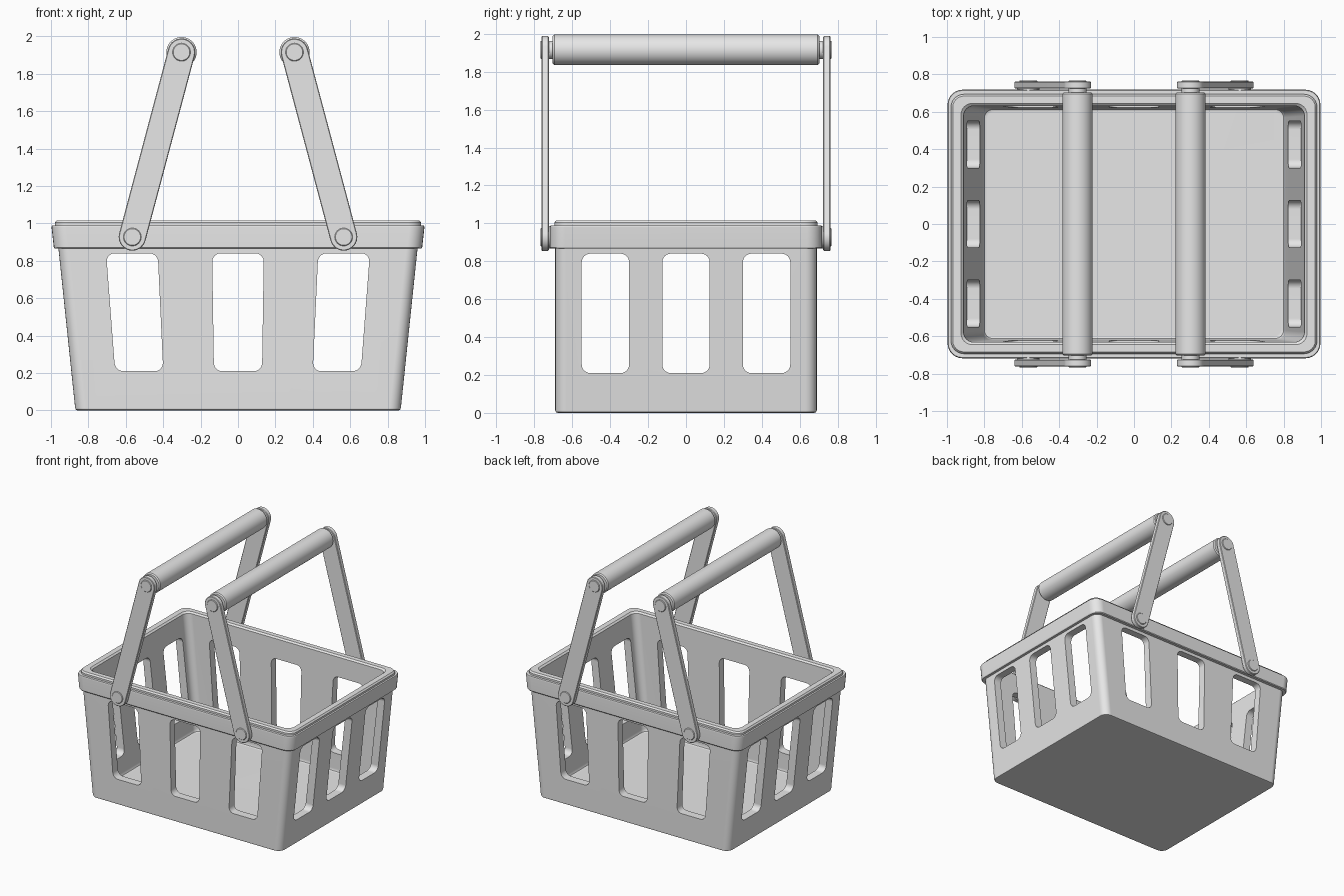
import bpy, bmesh, math
from mathutils import Vector

if "Cube" in bpy.data.objects:
    bpy.data.objects.remove(bpy.data.objects["Cube"])

grey = bpy.data.materials.new("light_grey_plastic")
grey.use_nodes = True
grey.diffuse_color = (0.8, 0.8, 0.8, 1)
grey.node_tree.nodes["Principled BSDF"].inputs["Base Color"].default_value = (0.8, 0.8, 0.8, 1)


def rounded_rect(hx, hy, r, seg=6):
    """Counter-clockwise outline of a rounded rectangle."""
    pts = []
    for q, (sx, sy) in enumerate([(1, 1), (-1, 1), (-1, -1), (1, -1)]):
        for i in range(seg + 1):
            a = (q + i / seg) * math.pi / 2
            pts.append((sx * (hx - r) + r * math.cos(a), sy * (hy - r) + r * math.sin(a)))
    return pts


def loft(bm, rings):
    """Skin a list of rings and cap both ends."""
    loops = [[bm.verts.new(p) for p in ring] for ring in rings]
    n = len(loops[0])
    for a, b in zip(loops, loops[1:]):
        for i in range(n):
            bm.faces.new((a[i], a[(i + 1) % n], b[(i + 1) % n], b[i]))
    bm.faces.new(loops[0][::-1])
    bm.faces.new(loops[-1])


def make_object(name, bm):
    bmesh.ops.recalc_face_normals(bm, faces=bm.faces)
    mesh = bpy.data.meshes.new(name)
    bm.to_mesh(mesh)
    bm.free()
    mesh.materials.append(grey)
    obj = bpy.data.objects.new(name, mesh)
    bpy.context.collection.objects.link(obj)
    return obj


def activate(obj):
    bpy.ops.object.select_all(action='DESELECT')
    obj.select_set(True)
    bpy.context.view_layer.objects.active = obj


def smooth(obj):
    activate(obj)
    bpy.ops.object.shade_smooth_by_angle(angle=math.radians(32))
    obj.modifiers.new("even_shading", 'WEIGHTED_NORMAL').keep_sharp = True


# Basket shell: up the outside, over the rim, down the inside to the floor
SHELL = [  # half width, half depth, corner radius, height
    (0.858, 0.677, 0.05, 0), (0.867, 0.686, 0.058, 0.004), (0.871, 0.69, 0.06, 0.014),
    (0.96, 0.69, 0.06, 0.866),
    (0.98, 0.713, 0.075, 0.866), (0.985, 0.718, 0.08, 0.872),
    (0.997, 0.718, 0.08, 0.98), (0.993, 0.714, 0.076, 0.989),
    (0.979, 0.694, 0.07, 0.989), (0.979, 0.694, 0.07, 1.004), (0.969, 0.684, 0.06, 1.016),
    (0.925, 0.645, 0.06, 1.016), (0.912, 0.632, 0.055, 1.004),
    (0.81, 0.62, 0.05, 0.085), (0.80, 0.612, 0.045, 0.067), (0.785, 0.60, 0.04, 0.06),
]
bm = bmesh.new()
loft(bm, [[(x, y, z) for x, y in rounded_rect(hx, hy, r)] for hx, hy, r, z in SHELL])
basket = make_object("basket", bm)

# Window cutters: the front and back ones narrow with the taper of the basket
Z_MID, Z_HALF = 0.525, 0.315


def taper(z):
    return (0.87 + 0.1035 * z) / 0.957


bm = bmesh.new()
for side in (-1, 1):
    for centre, half in ((-0.567, 0.138), (0, 0.138), (0.567, 0.138)):
        outline = [(centre + u, Z_MID + v) for u, v in rounded_rect(half, Z_HALF, 0.045)]
        loft(bm, [[(u * taper(v), side * y, v) for u, v in outline] for y in (0.57, 0.78)])
    for centre in (-0.425, 0, 0.425):
        outline = [(centre + u, Z_MID + v) for u, v in rounded_rect(0.125, Z_HALF, 0.045)]
        loft(bm, [[(side * x, u, v) for u, v in outline] for x in (0.74, 1.1)])
cutter = make_object("window_cutter", bm)
cutter.hide_render = True

cut = basket.modifiers.new("windows", 'BOOLEAN')
cut.operation = 'DIFFERENCE'
cut.solver = 'EXACT'
cut.object = cutter
activate(basket)
bpy.ops.object.modifier_apply(modifier=cut.name)
bpy.data.objects.remove(cutter)
smooth(basket)


def rod(name, x, z, radius, y0, y1, bevel):
    """Cylinder along y with softened ends."""
    def ring(y, r):
        return [(x + r * math.cos(a), y, z + r * math.sin(a))
                for a in (math.tau * i / 40 for i in range(40))]
    bm = bmesh.new()
    loft(bm, [ring(y0, radius - bevel), ring(y0 + bevel, radius),
              ring(y1 - bevel, radius), ring(y1, radius - bevel)])
    smooth(make_object(name, bm))


def arm(name, low, high, radius, y0, y1, bevel):
    """Flat bar with round ends, from the pivot to the grip."""
    axis = (high - low).normalized()
    start = math.atan2(axis.y, axis.x) - math.pi / 2

    def ring(y, r):
        pts = []
        for centre, turn in ((high, 0), (low, math.pi)):
            for i in range(17):
                a = start + turn + math.pi * i / 16
                pts.append((centre.x + r * math.cos(a), y, centre.y + r * math.sin(a)))
        return pts
    bm = bmesh.new()
    loft(bm, [ring(y0, radius - bevel), ring(y0 + bevel, radius),
              ring(y1 - bevel, radius), ring(y1, radius - bevel)])
    smooth(make_object(name, bm))


# Two folding handles, each with a grip, two arms and their pins
for sx, side in ((-1, "right"), (1, "left")):
    pivot = Vector((sx * 0.565, 0.927))
    top = Vector((sx * 0.302, 1.915))
    rod(f"{side}_grip", top.x, top.y, 0.081, -0.703, 0.703, 0.008)
    for sy, end in ((-1, "front"), (1, "back")):
        def span(a, b):
            return sorted((sy * a, sy * b))
        arm(f"{side}_{end}_arm", pivot, top, 0.073, *span(0.724, 0.762), 0.004)
        rod(f"{side}_{end}_pivot_pin", pivot.x, pivot.y, 0.048, *span(0.70, 0.768), 0.004)
        rod(f"{side}_{end}_pivot_washer", pivot.x, pivot.y, 0.06, *span(0.705, 0.726), 0.002)
        rod(f"{side}_{end}_grip_pin", top.x, top.y, 0.048, *span(0.69, 0.768), 0.004)
